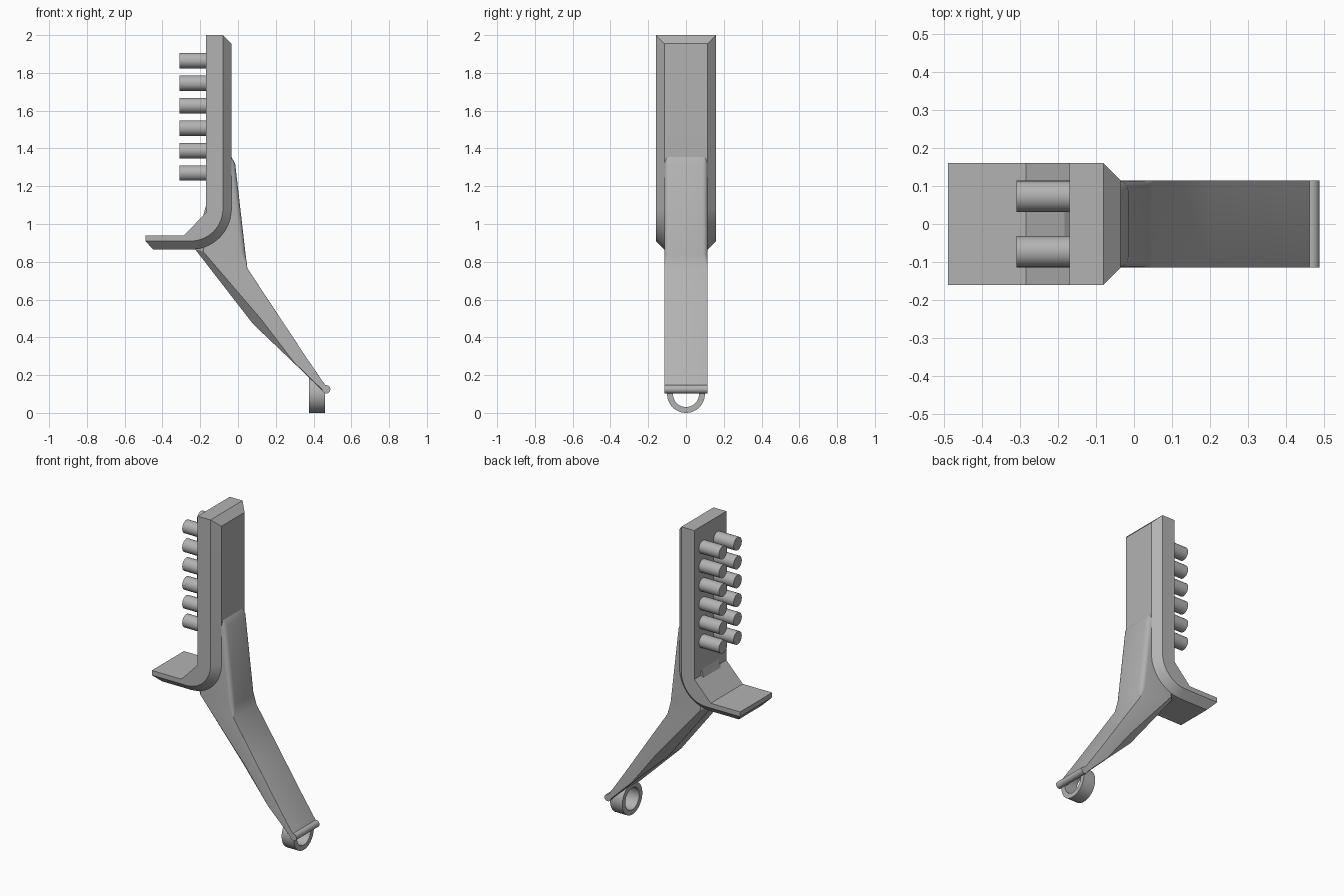
import bpy, bmesh, math
from mathutils import Vector, Matrix

cube = bpy.data.objects.get("Cube")
if cube:
    bpy.data.objects.remove(cube)

grey = bpy.data.materials.new("plain grey")
grey.use_nodes = True
COLOR = (0.45, 0.45, 0.45, 1)
grey.diffuse_color = COLOR
grey.node_tree.nodes["Principled BSDF"].inputs["Base Color"].default_value = COLOR


def finish(name, bm, angle=30):
    """Turn a bmesh into a named, shaded object."""
    bmesh.ops.recalc_face_normals(bm, faces=bm.faces)
    mesh = bpy.data.meshes.new(name)
    bm.to_mesh(mesh)
    bm.free()
    mesh.materials.append(grey)
    obj = bpy.data.objects.new(name, mesh)
    bpy.context.collection.objects.link(obj)
    bpy.ops.object.select_all(action='DESELECT')
    obj.select_set(True)
    bpy.context.view_layer.objects.active = obj
    bpy.ops.object.shade_smooth_by_angle(angle=math.radians(angle))
    return obj


def loft(bm, rings, closed=False):
    """Bridge point rings with quads; cap the ends or close the loop."""
    rows = [[bm.verts.new(p) for p in ring] for ring in rings]
    pairs = list(zip(rows, rows[1:]))
    if closed:
        pairs.append((rows[-1], rows[0]))
    else:
        bm.faces.new(rows[0])
        bm.faces.new(rows[-1])
    for a, b in pairs:
        for i in range(len(a)):
            j = (i + 1) % len(a)
            bm.faces.new((a[i], a[j], b[j], b[i]))


def cylinder(name, centre, axis, radius, length):
    bm = bmesh.new()
    turn = Vector((0, 0, 1)).rotation_difference(Vector(axis)).to_matrix().to_4x4()
    bmesh.ops.create_cone(bm, cap_ends=True, segments=32, radius1=radius,
                          radius2=radius, depth=length,
                          matrix=Matrix.Translation(centre) @ turn)
    return finish(name, bm)


# Bent back plate with chamfered outer rim
def bend(radius, top, tip):
    arc = [(-0.25 + radius * math.cos(t), 1.08 - radius * math.sin(t))
           for t in (math.pi / 2 * i / 14 for i in range(15))]
    return [top] + arc + [tip]


rim = bend(0.17, (-0.08, 2.0), (-0.49, 0.91))
face = bend(0.215, (-0.035, 1.955), (-0.45, 0.865))
inner = [(-0.49, 0.94), (-0.285, 0.94), (-0.17, 1.06), (-0.17, 2.0)]
bm = bmesh.new()
edges = {}
for s in (1, -1):
    edges[s] = [[bm.verts.new((x, s * w, z)) for x, z in pts]
                for pts, w in ((rim, 0.16), (face, 0.115), (inner, 0.16))]
    r, f, n = edges[s]
    bm.faces.new(r + n)
    for i in range(len(r) - 1):
        bm.faces.new((r[i], r[i + 1], f[i + 1], f[i]))
(r1, f1, n1), (r2, f2, n2) = edges[1], edges[-1]
for a, b in ((f1, f2), (n1, n2), ((r1[-1], n1[0]), (r2[-1], n2[0])),
             ((n1[-1], r1[0]), (n2[-1], r2[0])),
             ((r1[0], f1[0]), (r2[0], f2[0])),
             ((r1[-1], f1[-1]), (r2[-1], f2[-1]))):
    for i in range(len(a) - 1):
        bm.faces.new((a[i], a[i + 1], b[i + 1], b[i]))
finish("back_plate", bm, 25)

# Two columns of pegs
for row in range(6):
    for side, y in (("left", -0.073), ("right", 0.073)):
        cylinder(f"peg_{side}_{row + 1}", (-0.235, y, 1.27 + row * 0.119),
                 (1, 0, 0), 0.041, 0.15)


# Leg: sections run from the underside to the outer face
def section(back, front, rounding, cut, half=0.115):
    b, f = Vector((back[0], 0, back[1])), Vector((front[0], 0, front[1]))
    d = (f - b).normalized()
    side = [b + Vector((0, half - cut, 0)), b + d * cut + Vector((0, half, 0))]
    for i in range(5):
        t = math.pi / 2 * i / 4
        side.append(f - d * rounding * (1 - math.sin(t))
                    + Vector((0, half - rounding * (1 - math.cos(t)), 0)))
    return side + [Vector((p.x, -p.y, p.z)) for p in reversed(side)]


bm = bmesh.new()
loft(bm, [
    section((-0.10, 1.355), (-0.035, 1.355), 0.025, 0.01),
    section((-0.11, 1.32), (-0.015, 1.32), 0.028, 0.01),
    section((-0.22, 0.91), (0.040, 0.84), 0.028, 0.04),
    section((-0.23, 0.87), (0.05, 0.765), 0.003, 0.05),
    section((0.08, 0.47), (0.20, 0.538), 0.001, 0.05),
    section((0.29, 0.27), (0.36, 0.296), 0.001, 0.004),
    section((0.45, 0.115), (0.47, 0.135), 0.001, 0.003),
])
finish("leg", bm, 25)

# Rod across the foot of the leg
cylinder("foot_rod", (0.467, 0, 0.125), (0, 1, 0), 0.022, 0.23)

# Ring under the foot, trimmed where it enters the leg
bm = bmesh.new()
rings = []
for i in range(48):
    t = 2 * math.pi * i / 48
    rings.append([(x, r * math.cos(t), 0.1 + r * math.sin(t))
                  for x, r in ((0.375, 0.1), (0.46, 0.1), (0.46, 0.069), (0.375, 0.069))])
loft(bm, rings, closed=True)
bmesh.ops.bisect_plane(bm, geom=bm.verts[:] + bm.edges[:] + bm.faces[:],
                       plane_co=(0.46, 0, 0.122), plane_no=(0.83, 0, 0.56),
                       clear_outer=True)
finish("foot_ring", bm)
